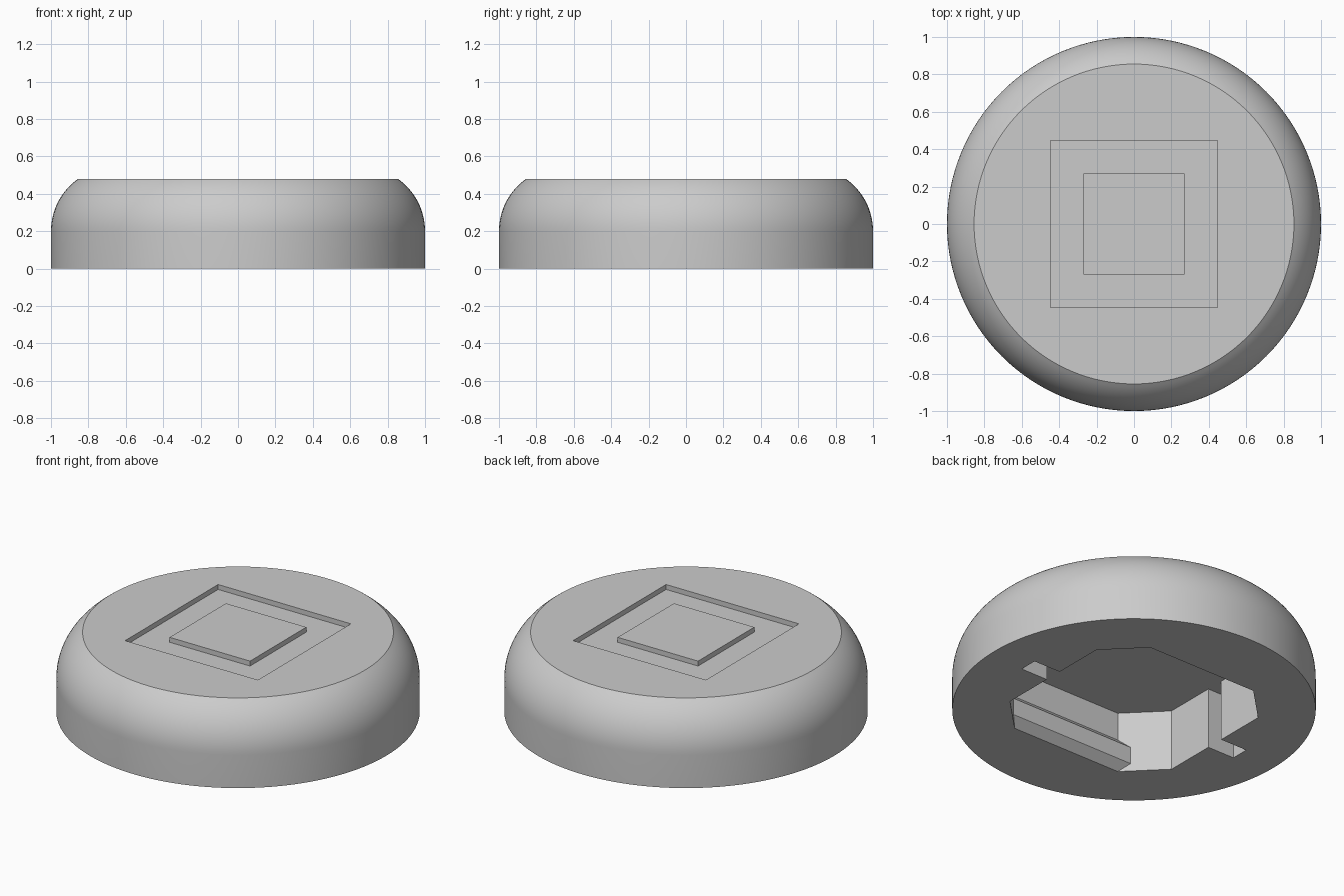
import bpy, bmesh, math

if "Cube" in bpy.data.objects:
    bpy.data.objects.remove(bpy.data.objects["Cube"])

grey = bpy.data.materials.new("plain_grey")
grey.diffuse_color = (0.6, 0.6, 0.6, 1)
grey.use_nodes = True
grey.node_tree.nodes["Principled BSDF"].inputs["Base Color"].default_value = grey.diffuse_color


def loft(name, rings):
    """Closed solid through a stack of equal-length rings, listed upwards."""
    bm = bmesh.new()
    loops = [[bm.verts.new(p) for p in ring] for ring in rings]
    n = len(loops[0])
    for a, b in zip(loops, loops[1:]):
        for i in range(n):
            j = (i + 1) % n
            bm.faces.new((a[i], a[j], b[j], b[i]))
    bm.faces.new(loops[0][::-1])
    bm.faces.new(loops[-1])
    bmesh.ops.recalc_face_normals(bm, faces=bm.faces)
    mesh = bpy.data.meshes.new(name)
    bm.to_mesh(mesh)
    bm.free()
    mesh.materials.append(grey)
    ob = bpy.data.objects.new(name, mesh)
    bpy.context.collection.objects.link(ob)
    return ob


def circle(r, z, n=128):
    return [(r * math.cos(2 * math.pi * i / n), r * math.sin(2 * math.pi * i / n), z)
            for i in range(n)]


def square(h, z):
    return [(h, h, z), (-h, h, z), (-h, -h, z), (h, -h, z)]


def socket(depth, z):
    """Chamfered square outline with a narrow slot on each x side."""
    q = [(0.76, 0.055), (0.58, 0.055), (0.58, 0.37), (0.95 - depth, depth)]
    pts = q + [(-x, y) for x, y in q[::-1]]
    pts += [(-x, -y) for x, y in pts]
    return [(x, y, z) for x, y in pts]


def cut(target, cutter):
    bpy.context.view_layer.objects.active = target
    m = target.modifiers.new("cut", 'BOOLEAN')
    m.operation = 'DIFFERENCE'
    m.solver = 'EXACT'
    m.object = cutter
    bpy.ops.object.modifier_apply(modifier=m.name)
    bpy.data.objects.remove(cutter)


# Domed cap body: straight wall, then an arc up to the flat top
R, Z0, TOP = 0.343, 0.2, 0.48
end = math.asin((TOP - Z0) / R)
arc = [(1 - R + R * math.cos(end * i / 14), Z0 + R * math.sin(end * i / 14))
       for i in range(15)]
body = loft("cap_body", [circle(1, 0)] + [circle(r, z) for r, z in arc])

# Socket underneath, with an inward snap ridge along both y walls
levels = [(0.58, -0.1), (0.58, 0), (0.53, 0.047), (0.53, 0.15), (0.58, 0.2), (0.58, 0.37)]
cut(body, loft("socket_cutter", [socket(d, z) for d, z in levels]))

# Square recess in the top, with a raised pad in its middle
cut(body, loft("recess_cutter", [square(0.446, TOP - 0.03), square(0.446, TOP + 0.1)]))
loft("raised_pad", [square(0.27, TOP - 0.03), square(0.27, TOP)])

# Smooth dome, crisp edges
bpy.ops.object.select_all(action='DESELECT')
body.select_set(True)
bpy.context.view_layer.objects.active = body
bpy.ops.object.shade_smooth_by_angle(angle=math.radians(25))
